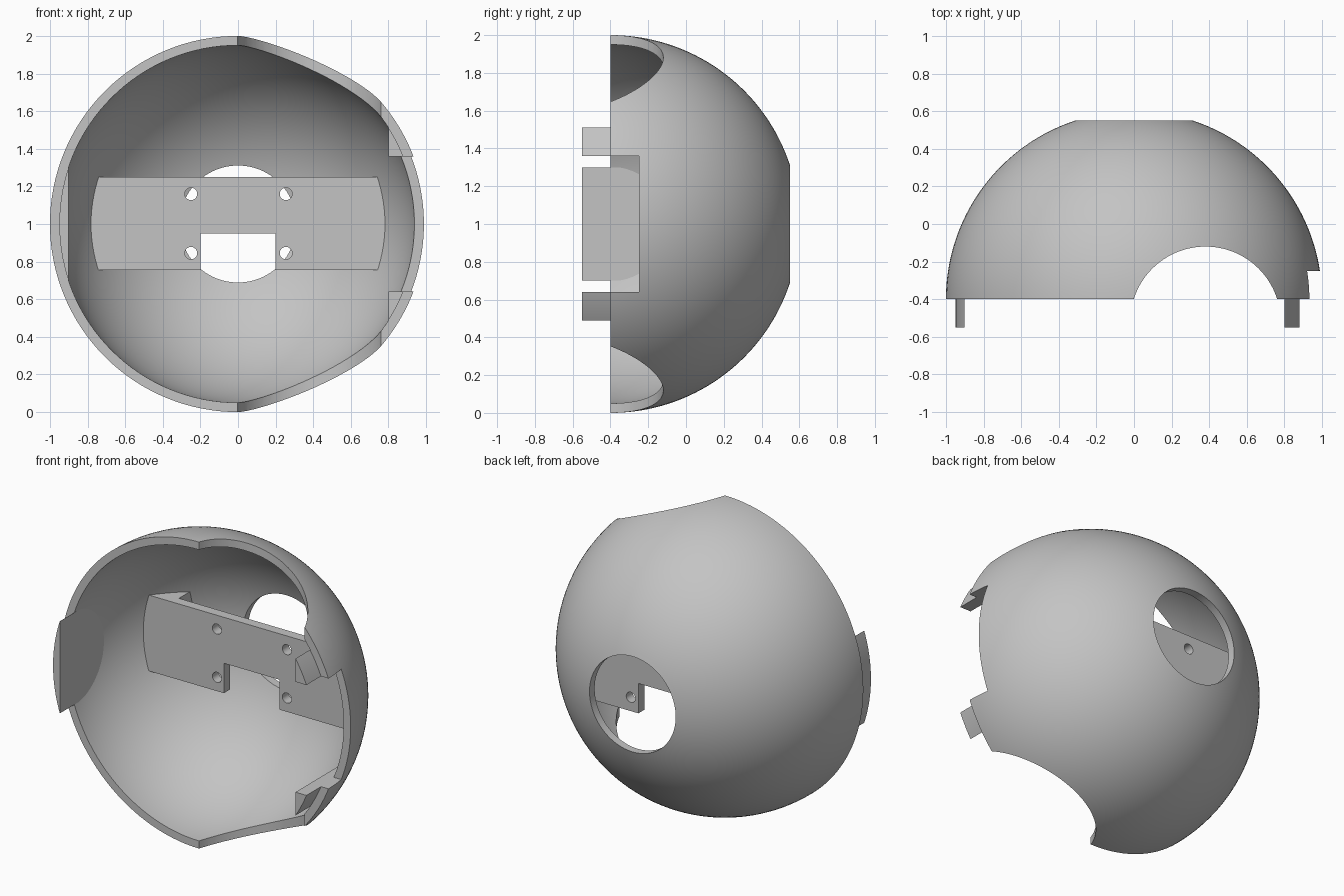
import bpy, bmesh
from math import sin, cos, asin, pi, radians
from mathutils import Matrix, Vector

if "Cube" in bpy.data.objects:
    bpy.data.objects.remove(bpy.data.objects["Cube"])

CENTRE = Vector((0, -0.4, 1))
OUTER, INNER, BACK_HOLE = 1.0, 0.95, 0.311

grey = bpy.data.materials.new("plain_grey")
grey.use_nodes = True
grey.diffuse_color = (0.55, 0.55, 0.55, 1)
grey.node_tree.nodes["Principled BSDF"].inputs["Base Color"].default_value = grey.diffuse_color


def make_object(name, bm):
    bmesh.ops.recalc_face_normals(bm, faces=bm.faces)
    mesh = bpy.data.meshes.new(name)
    bm.to_mesh(mesh)
    bm.free()
    obj = bpy.data.objects.new(name, mesh)
    bpy.context.collection.objects.link(obj)
    return obj


def box(name, low, high):
    low, high = Vector(low), Vector(high)
    bm = bmesh.new()
    bmesh.ops.create_cube(bm, size=1)
    bmesh.ops.scale(bm, vec=high - low, verts=bm.verts)
    bmesh.ops.translate(bm, vec=(low + high) / 2, verts=bm.verts)
    return make_object(name, bm)


def cylinder(name, centre, radius, depth, axis="Z", sides=96):
    bm = bmesh.new()
    turn = Matrix.Rotation(pi / 2, 4, "X") if axis == "Y" else Matrix()
    bmesh.ops.create_cone(bm, cap_ends=True, segments=sides, radius1=radius,
                          radius2=radius, depth=depth,
                          matrix=Matrix.Translation(centre) @ turn)
    return make_object(name, bm)


def arc(radius, start, end, steps=40):
    """Points (distance from axis, distance behind rim) along a circle."""
    angles = [start + (end - start) * i / steps for i in range(steps + 1)]
    return [(radius * cos(a), radius * sin(a)) for a in angles]


def revolve(name, profile, closed):
    """Turn a profile about the front-to-back axis."""
    bm = bmesh.new()
    verts = [bm.verts.new(CENTRE + Vector((r, y, 0))) for r, y in profile]
    pairs = list(zip(verts, verts[1:]))
    if closed:
        pairs.append((verts[-1], verts[0]))
    edges = [bm.edges.new(p) for p in pairs]
    bmesh.ops.spin(bm, geom=verts + edges, cent=CENTRE, axis=(0, 1, 0),
                   angle=2 * pi, steps=128, use_merge=True)
    bmesh.ops.remove_doubles(bm, verts=bm.verts, dist=1e-5)
    return make_object(name, bm)


def combine(obj, cutter, operation="DIFFERENCE", keep=False):
    mod = obj.modifiers.new("cut", "BOOLEAN")
    mod.operation, mod.object, mod.solver = operation, cutter, "EXACT"
    bpy.context.view_layer.objects.active = obj
    bpy.ops.object.modifier_apply(modifier=mod.name)
    if not keep:
        bpy.data.objects.remove(cutter)


def finish(obj):
    obj.data.materials.clear()
    obj.data.materials.append(grey)
    bpy.ops.object.select_all(action="DESELECT")
    obj.select_set(True)
    bpy.context.view_layer.objects.active = obj
    bpy.ops.object.shade_smooth_by_angle(angle=radians(25))


# Hemispherical shell with a round opening at the back
profile = arc(OUTER, 0, pi / 2 - asin(BACK_HOLE / OUTER))
profile += arc(INNER, pi / 2 - asin(BACK_HOLE / INNER), 0)
shell = revolve("shell", profile, closed=True)

# Vertical scoop in the rim and latch slot on the left side
combine(shell, cylinder("scoop_cutter", (0.38, -0.52, 1), 0.4, 2.4))
combine(shell, box("slot_cutter", (0.6, -0.5, 0.64), (1.2, -0.25, 1.36)))

# Cavity-shaped solid that trims the inner parts, sunk slightly into the shell
trim = [(0, -0.15), (INNER, -0.15), (INNER, 0.01)]
trim += arc(0.965, 0.012, pi / 2)
trimmer = revolve("trimmer", trim, closed=False)

# Alignment tabs projecting past the rim
tabs = [box("right_tab", (-1.1, -0.7, 0.7), (-0.9, 0.2, 1.3)),
        box("upper_left_tab", (0.8, -0.7, 1.36), (1.1, 0.2, 1.7)),
        box("lower_left_tab", (0.8, -0.7, 0.3), (1.1, 0.2, 0.64))]

# Mounting plate with a deep foot at each end
bm = bmesh.new()
half = [(0.9, 0.14), (0.9, 0.6), (0.57, 0.6), (0.57, 0.205)]
outline = half + [(-x, y) for x, y in reversed(half)]
face = bm.faces.new([bm.verts.new((x, y, 0.755)) for x, y in outline])
top = bmesh.ops.extrude_face_region(bm, geom=[face])["geom"]
bmesh.ops.translate(bm, vec=(0, 0, 0.495),
                    verts=[v for v in top if isinstance(v, bmesh.types.BMVert)])
plate = make_object("mounting_plate", bm)

for part in tabs + [plate]:
    combine(part, trimmer, "INTERSECT", keep=True)
bpy.data.objects.remove(trimmer)

# Cable notch and four screw holes in the plate
combine(plate, box("notch_cutter", (-0.2, 0, 0.6), (0.2, 0.4, 0.95)))
for x in (-0.25, 0.255):
    for z in (0.845, 1.16):
        combine(plate, cylinder("hole_cutter", (x, 0.17, z), 0.033, 0.3, "Y", 32))

for part in [shell, plate] + tabs:
    finish(part)
